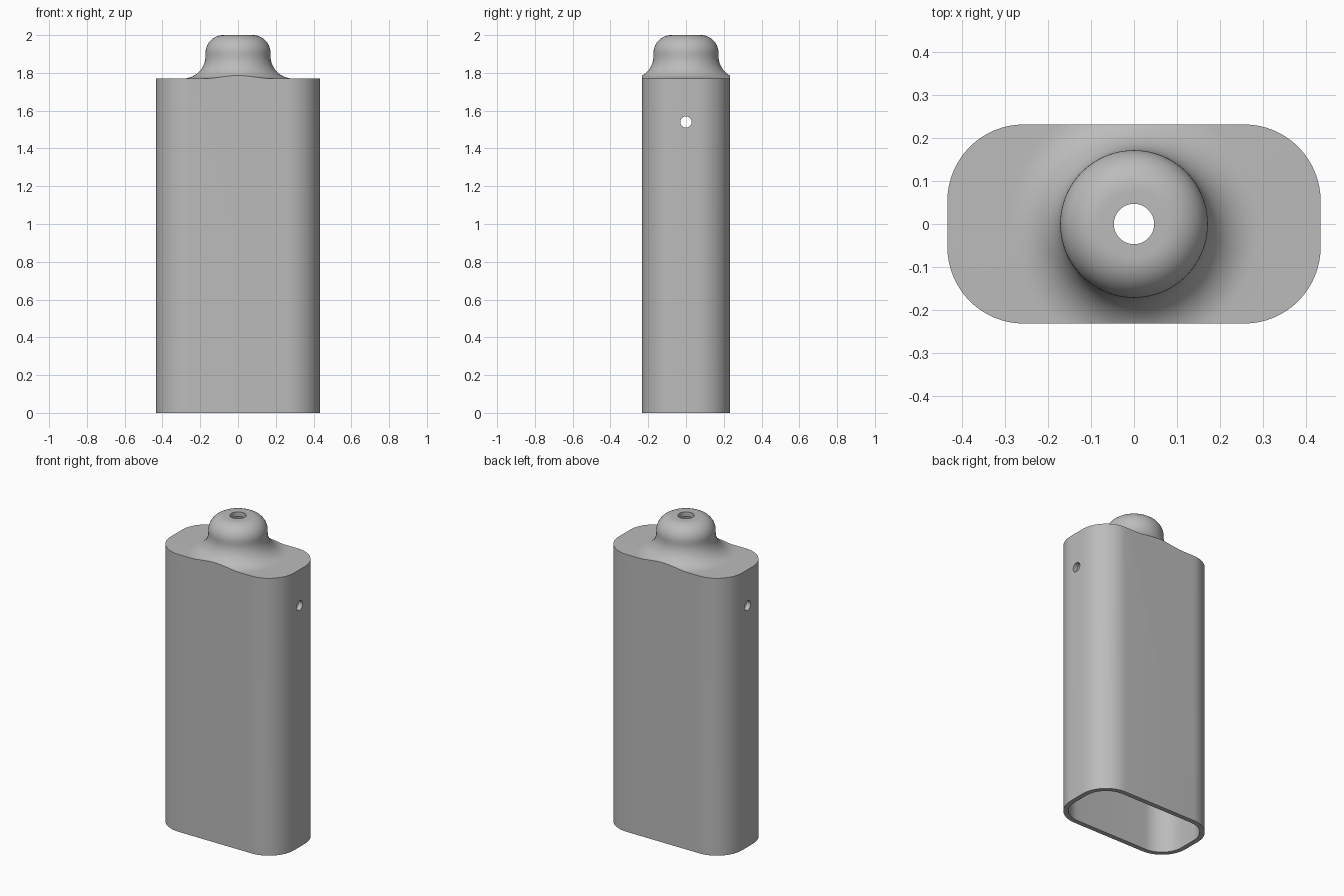
import bpy, bmesh, math
from math import sin, cos, pi

HALF_X, HALF_Y, CORNER = 0.435, 0.232, 0.178
SHOULDER, TOP, WALL = 1.77, 2.0, 0.03
NECK_R, FLARE_R, DOME_R = 0.172, 0.12, 0.094

default = bpy.data.objects.get("Cube")
if default:
    bpy.data.objects.remove(default, do_unlink=True)

grey = bpy.data.materials.new("plain grey")
grey.use_nodes = True
grey.diffuse_color = (0.5, 0.5, 0.5, 1)
grey.node_tree.nodes["Principled BSDF"].inputs["Base Color"].default_value = (0.5, 0.5, 0.5, 1)


def finish(name, bm):
    bmesh.ops.recalc_face_normals(bm, faces=bm.faces)
    mesh = bpy.data.meshes.new(name)
    bm.to_mesh(mesh)
    bm.free()
    mesh.materials.append(grey)
    obj = bpy.data.objects.new(name, mesh)
    bpy.context.collection.objects.link(obj)
    return obj


def prism(name, inset, z0, z1, steps=16):
    """Rounded rectangle extruded upward."""
    bm = bmesh.new()
    r = CORNER - inset
    ring = []
    for q, (sx, sy) in enumerate([(1, 1), (-1, 1), (-1, -1), (1, -1)]):
        for i in range(steps + 1):
            a = (q + i / steps) * pi / 2
            ring.append(bm.verts.new((sx * (HALF_X - CORNER) + r * cos(a),
                                      sy * (HALF_Y - CORNER) + r * sin(a), z0)))
    face = bm.faces.new(ring)
    ext = bmesh.ops.extrude_face_region(bm, geom=[face])["geom"]
    bmesh.ops.translate(bm, vec=(0, 0, z1 - z0),
                        verts=[v for v in ext if isinstance(v, bmesh.types.BMVert)])
    return finish(name, bm)


def lathe(name, profile, sides=96):
    """Revolve a radius and height profile about the z axis."""
    bm = bmesh.new()
    rings = [[bm.verts.new((r * cos(2 * pi * k / sides), r * sin(2 * pi * k / sides), z))
              for k in range(sides)] for r, z in profile]
    for low, high in zip(rings, rings[1:]):
        for k in range(sides):
            n = (k + 1) % sides
            bm.faces.new((low[k], low[n], high[n], high[k]))
    bm.faces.new(rings[0])
    bm.faces.new(rings[-1])
    return finish(name, bm)


def arc(cx, cz, r, start, end, steps=14):
    angles = [start + (end - start) * i / steps for i in range(steps + 1)]
    return [(cx + r * cos(a), cz + r * sin(a)) for a in angles]


def apply_boolean(obj, cutter, operation):
    mod = obj.modifiers.new("boolean", 'BOOLEAN')
    mod.operation, mod.solver, mod.object = operation, 'EXACT', cutter
    bpy.context.view_layer.update()
    bpy.ops.object.select_all(action='DESELECT')
    bpy.context.view_layer.objects.active = obj
    obj.select_set(True)
    bpy.ops.object.modifier_apply(modifier=mod.name)
    bpy.data.objects.remove(cutter, do_unlink=True)


def bottle(name, inset, bottom):
    """Rounded block with a flared neck and domed top, shrunk by inset."""
    flare = arc(NECK_R + FLARE_R, SHOULDER + FLARE_R, FLARE_R + inset, 1.5 * pi, pi)
    dome = arc(NECK_R - DOME_R, TOP - DOME_R, DOME_R - inset, 0, pi / 2)
    shape = lathe("neck_profile", [(0.6, bottom - 0.1), (0.6, SHOULDER - inset)] + flare + dome)
    block = prism(name, inset, bottom, TOP + 0.1)
    apply_boolean(block, shape, 'INTERSECT')
    return block


# Hollow case, open at the bottom
case = bottle("case", 0, 0)
apply_boolean(case, bottle("cavity", WALL, -0.1), 'DIFFERENCE')

# Opening through the dome
bore = lathe("bore", [(0.047, 1.9), (0.047, 2.1)], 64)
apply_boolean(case, bore, 'DIFFERENCE')

# Small hole through both narrow sides
pin = lathe("side_hole", [(0.03, -0.6), (0.03, 0.6)], 32)
pin.rotation_euler = (0, pi / 2, 0)
pin.location = (0, 0, 1.54)
apply_boolean(case, pin, 'DIFFERENCE')

bpy.ops.object.select_all(action='DESELECT')
case.select_set(True)
bpy.context.view_layer.objects.active = case
bpy.ops.object.shade_smooth_by_angle(angle=math.radians(30))
